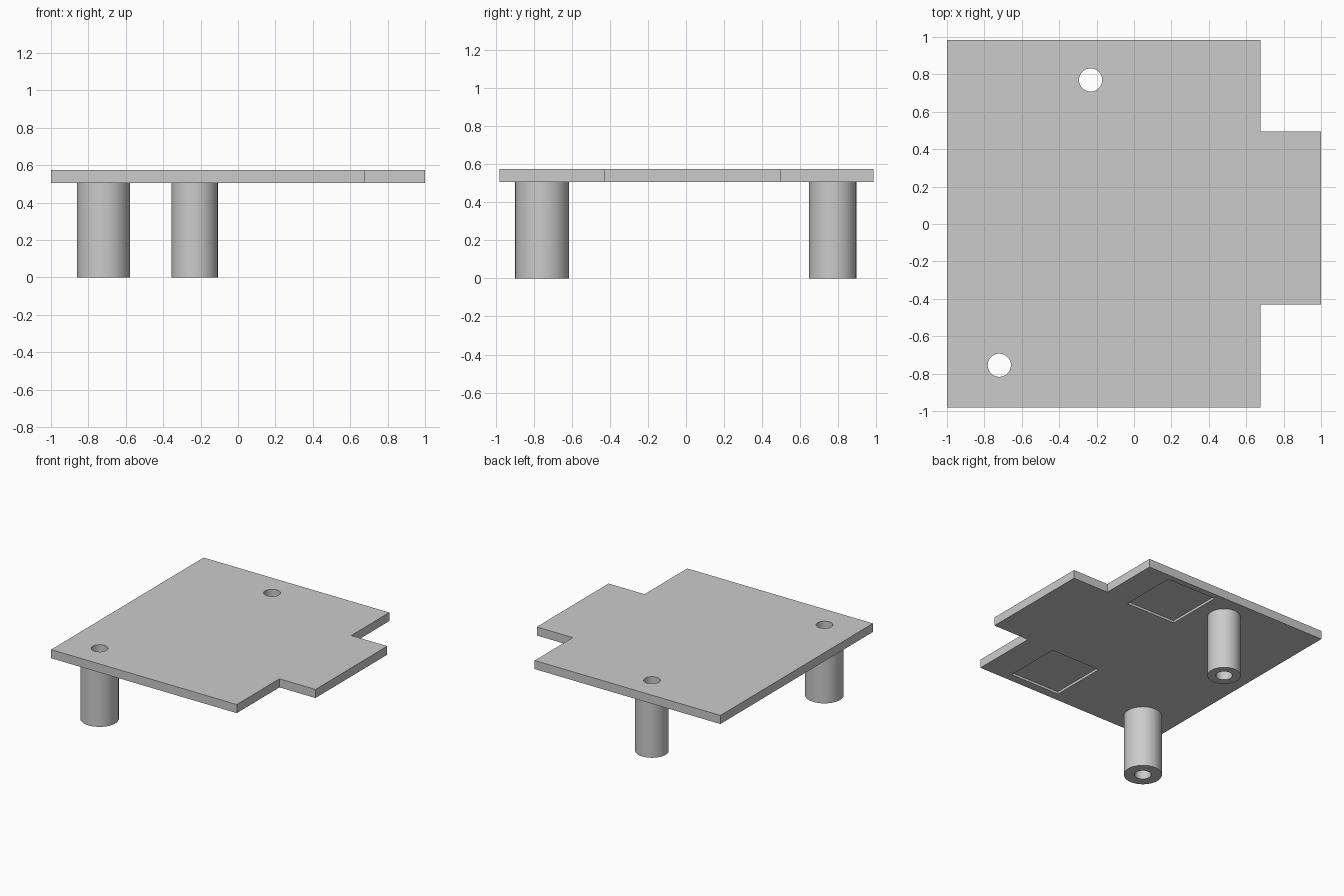
import bpy
import bmesh
import math
from mathutils import Vector

cube = bpy.data.objects.get("Cube")
if cube:
    bpy.data.objects.remove(cube, do_unlink=True)

PLATE_BOTTOM, PLATE_TOP = 0.505, 0.575
BORE = 0.062
RECESS = 0.02
SIDES = 64

grey = bpy.data.materials.new("plain grey")
grey.use_nodes = True
colour = (0.6, 0.6, 0.6, 1)
grey.diffuse_color = colour
grey.node_tree.nodes["Principled BSDF"].inputs["Base Color"].default_value = colour


def add_object(name, bm):
    bmesh.ops.recalc_face_normals(bm, faces=bm.faces)
    mesh = bpy.data.meshes.new(name)
    bm.to_mesh(mesh)
    bm.free()
    mesh.materials.append(grey)
    obj = bpy.data.objects.new(name, mesh)
    bpy.context.collection.objects.link(obj)
    return obj


def prism(name, outline, bottom, top):
    """Extrude a flat outline upwards."""
    bm = bmesh.new()
    face = bm.faces.new([bm.verts.new((x, y, bottom)) for x, y in outline])
    grown = bmesh.ops.extrude_face_region(bm, geom=[face])["geom"]
    verts = [v for v in grown if isinstance(v, bmesh.types.BMVert)]
    bmesh.ops.translate(bm, verts=verts, vec=(0, 0, top - bottom))
    return add_object(name, bm)


def circle(x, y, radius):
    turns = [2 * math.pi * i / SIDES for i in range(SIDES)]
    return [(x + radius * math.cos(a), y + radius * math.sin(a)) for a in turns]


def cut(target, cutter):
    """Subtract the cutter, then discard it."""
    cutter.hide_render = True
    mod = target.modifiers.new("cut", 'BOOLEAN')
    mod.operation = 'DIFFERENCE'
    mod.solver = 'EXACT'
    mod.object = cutter
    activate(target)
    bpy.ops.object.modifier_apply(modifier=mod.name)
    bpy.data.objects.remove(cutter, do_unlink=True)


def activate(obj):
    bpy.ops.object.select_all(action='DESELECT')
    obj.select_set(True)
    bpy.context.view_layer.objects.active = obj


def tube(name, x, y, radius):
    """Spin a rectangular section around the leg axis."""
    bm = bmesh.new()
    section = [(BORE, 0), (radius, 0), (radius, PLATE_BOTTOM), (BORE, PLATE_BOTTOM)]
    verts = [bm.verts.new((x + r, y, z)) for r, z in section]
    edges = [bm.edges.new((verts[i], verts[(i + 1) % 4])) for i in range(4)]
    bmesh.ops.spin(bm, geom=verts + edges, cent=Vector((x, y, 0)), axis=(0, 0, 1),
                   angle=2 * math.pi, steps=SIDES)
    bmesh.ops.remove_doubles(bm, verts=bm.verts, dist=0.0001)
    return add_object(name, bm)


# Plate with a tab on its left side
plate = prism("top_plate", [
    (-1, -0.98), (0.675, -0.98), (0.675, -0.43), (1, -0.43),
    (1, 0.495), (0.675, 0.495), (0.675, 0.985), (-1, 0.985),
], PLATE_BOTTOM, PLATE_TOP)

# Shallow rectangular pockets in the underside
for x0, x1, y0, y1 in [(0, 0.45, 0.46, 0.935), (-0.02, 0.43, -0.91, -0.435)]:
    cut(plate, prism("pocket_cutter", [(x0, y0), (x1, y0), (x1, y1), (x0, y1)],
                     PLATE_BOTTOM - 0.1, PLATE_BOTTOM + RECESS))

# Hollow legs, with their bores carried through the plate
parts = [plate]
for name, x, y, radius in [("front_leg", -0.72, -0.755, 0.142),
                           ("back_leg", -0.232, 0.77, 0.124)]:
    cut(plate, prism("bore_cutter", circle(x, y, BORE), PLATE_BOTTOM - 0.1, PLATE_TOP + 0.1))
    parts.append(tube(name, x, y, radius))

for part in parts:
    activate(part)
    bpy.ops.object.shade_smooth_by_angle(angle=math.radians(30))
